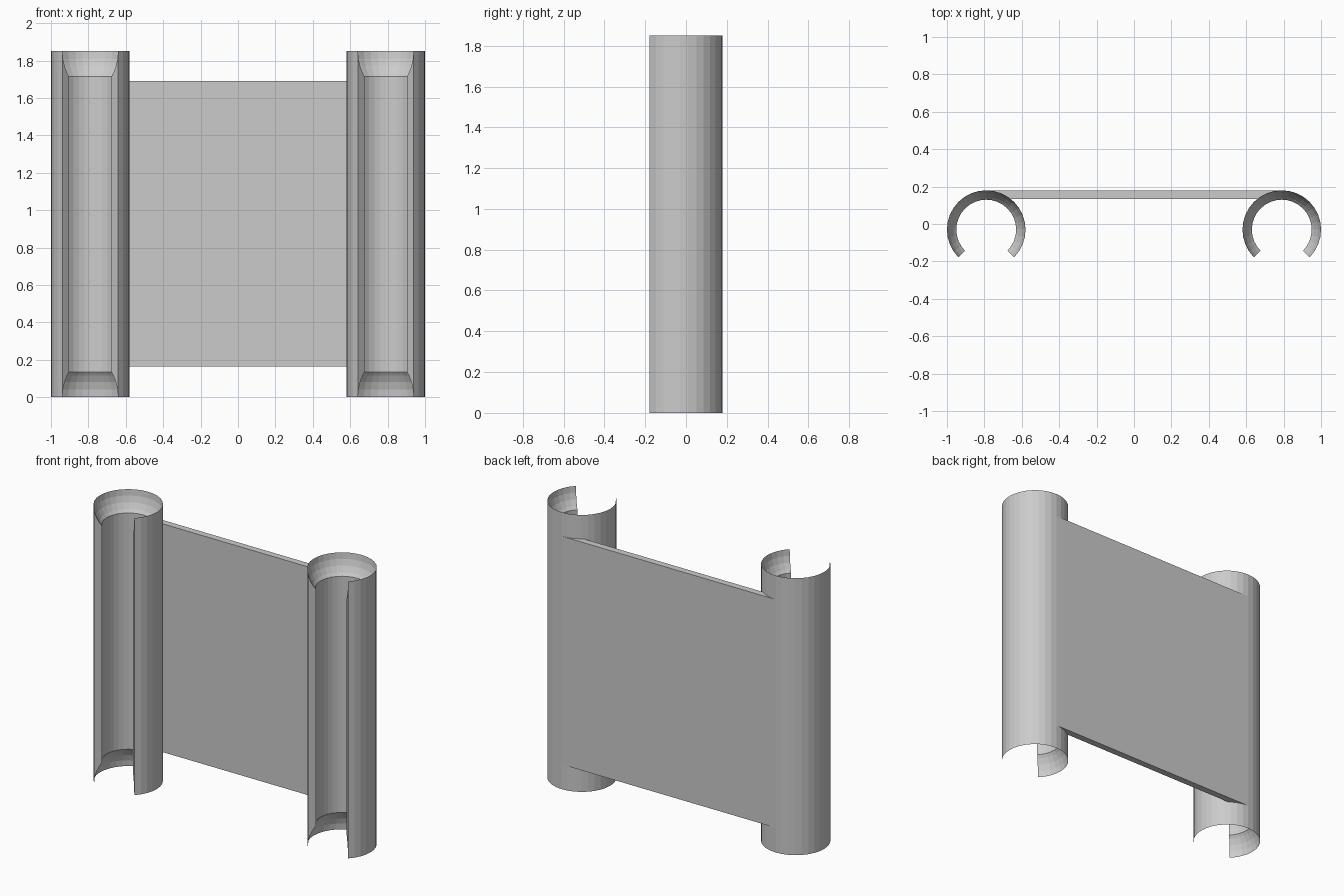
import bpy, bmesh
from math import sin, cos, sqrt, radians

if "Cube" in bpy.data.objects:
    bpy.data.objects.remove(bpy.data.objects["Cube"])

R, RI, H = 0.21, 0.16, 1.85      # tube outer radius, inner radius, height
CX, CY = 0.79, -0.03             # tube axis
SEGS = 24                        # 270 degree arc, 11.25 degrees per side


def make_object(name, bm):
    bmesh.ops.recalc_face_normals(bm, faces=bm.faces)
    me = bpy.data.meshes.new(name)
    bm.to_mesh(me)
    bm.free()
    ob = bpy.data.objects.new(name, me)
    bpy.context.collection.objects.link(ob)
    return ob


# Wall section: straight outside, bore with a spherical scoop at both ends
def wall_profile():
    scoop = [(R * cos(radians(a)), R * sin(radians(a))) for a in (0, 11.25, 22.5, 33.75)]
    scoop.append((RI, sqrt(R * R - RI * RI)))
    return scoop + [(r, H - z) for r, z in reversed(scoop)]


# Open tube with its slot facing the front
def make_tube(name, cx):
    bm = bmesh.new()
    rings = []
    for i in range(SEGS + 1):
        a = radians(-45 + 270 * i / SEGS)
        rings.append([bm.verts.new((cx + r * cos(a), CY + r * sin(a), z))
                      for r, z in wall_profile()])
    n = len(rings[0])
    for a, b in zip(rings, rings[1:]):
        for j in range(n):
            k = (j + 1) % n
            bm.faces.new((a[j], a[k], b[k], b[j]))
    # slot edges, paired across the section
    for ring in (rings[0], rings[-1]):
        bm.faces.new(ring)
    return make_object(name, bm)


make_tube("left_tube", -CX)
make_tube("right_tube", CX)

# Flat panel tangent to the backs of the tubes
bm = bmesh.new()
bmesh.ops.create_cube(bm, size=1)
y0, y1, z0, z1 = 0.135, 0.18, 0.165, 1.69
bmesh.ops.scale(bm, vec=(2 * CX, y1 - y0, z1 - z0), verts=bm.verts)
bmesh.ops.translate(bm, vec=(0, (y0 + y1) / 2, (z0 + z1) / 2), verts=bm.verts)
make_object("back_panel", bm)
